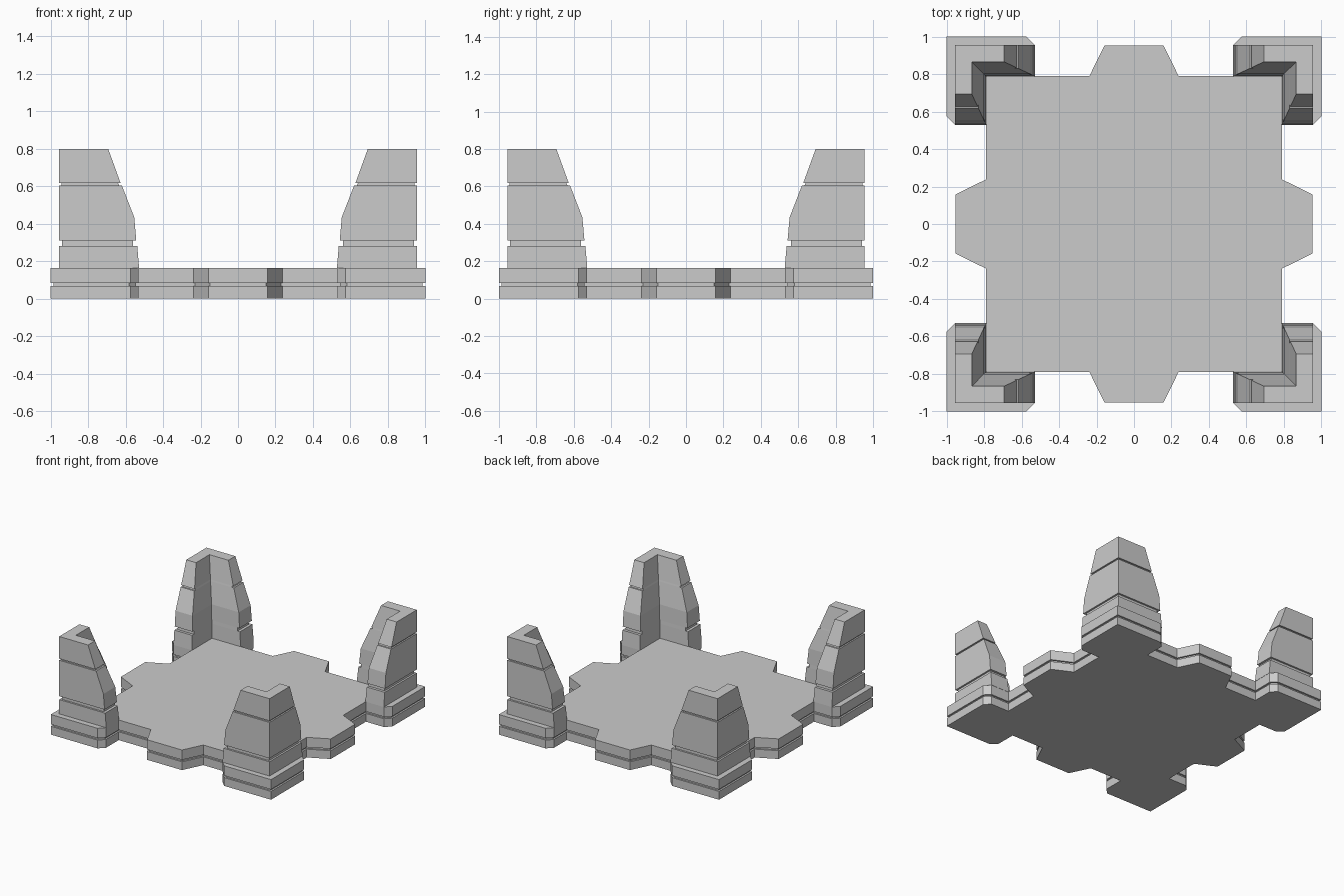
import bpy, bmesh
from mathutils import Vector

if "Cube" in bpy.data.objects:
    bpy.data.objects.remove(bpy.data.objects["Cube"])


def loft(name, rings):
    """Skin matching closed rings of points and cap both ends."""
    bm = bmesh.new()
    loops = [[bm.verts.new(p) for p in ring] for ring in rings]
    n = len(loops[0])
    for a, b in zip(loops, loops[1:]):
        for k in range(n):
            j = (k + 1) % n
            bm.faces.new((a[k], a[j], b[j], b[k]))
    bm.faces.new(loops[0][::-1])
    bm.faces.new(loops[-1])
    bmesh.ops.recalc_face_normals(bm, faces=bm.faces)
    mesh = bpy.data.meshes.new(name)
    bm.to_mesh(mesh)
    bm.free()
    obj = bpy.data.objects.new(name, mesh)
    bpy.context.collection.objects.link(obj)
    return obj


def inset(points, d):
    """Mitred inward offset of a counter-clockwise outline."""
    out = []
    for k, p in enumerate(points):
        a = (p - points[k - 1]).normalized()
        b = (points[(k + 1) % len(points)] - p).normalized()
        na, nb = Vector((-a.y, a.x)), Vector((-b.y, b.x))
        out.append(p + (na + nb) * d / (1 + na.dot(nb)))
    return out


# Floor slab: one quarter of the outline, turned four times
quarter = [(0.953, 0.158), (0.79, 0.238), (0.79, 0.53), (0.955, 0.53),
           (1, 0.575), (1, 1), (0.575, 1), (0.53, 0.955), (0.53, 0.79),
           (0.238, 0.79), (0.158, 0.953)]
outline = []
for turn in range(4):
    outline += [Vector(p) for p in quarter]
    quarter = [(-y, x) for x, y in quarter]

# Slab levels (height, inset) with a thin groove around the rim
levels = [(0, 0), (0.068, 0), (0.068, 0.014), (0.084, 0.014), (0.084, 0), (0.165, 0)]
loft("floor_slab", [[(p.x, p.y, z) for p in inset(outline, d)] for z, d in levels])

# Corner pillars: L sections given as (height, outer face, arm end, inner face)
sections = [
    (0.165, 0.955, 0.528, 0.787),
    (0.282, 0.955, 0.538, 0.793),
    (0.282, 0.940, 0.560, 0.793),
    (0.310, 0.940, 0.562, 0.795),
    (0.310, 0.955, 0.543, 0.795),
    (0.435, 0.955, 0.554, 0.801),
    (0.605, 0.955, 0.620, 0.831),
    (0.605, 0.943, 0.634, 0.831),
    (0.618, 0.943, 0.640, 0.834),
    (0.618, 0.955, 0.627, 0.834),
    (0.800, 0.955, 0.693, 0.866),
]
pillars = loft("corner_pillars", [
    [(x, y, z) for x, y in ((i, e), (o, e), (o, o), (e, o), (e, i), (i, i))]
    for z, o, e, i in sections])
mirror = pillars.modifiers.new("Mirror", 'MIRROR')
mirror.use_axis = (True, True, False)
